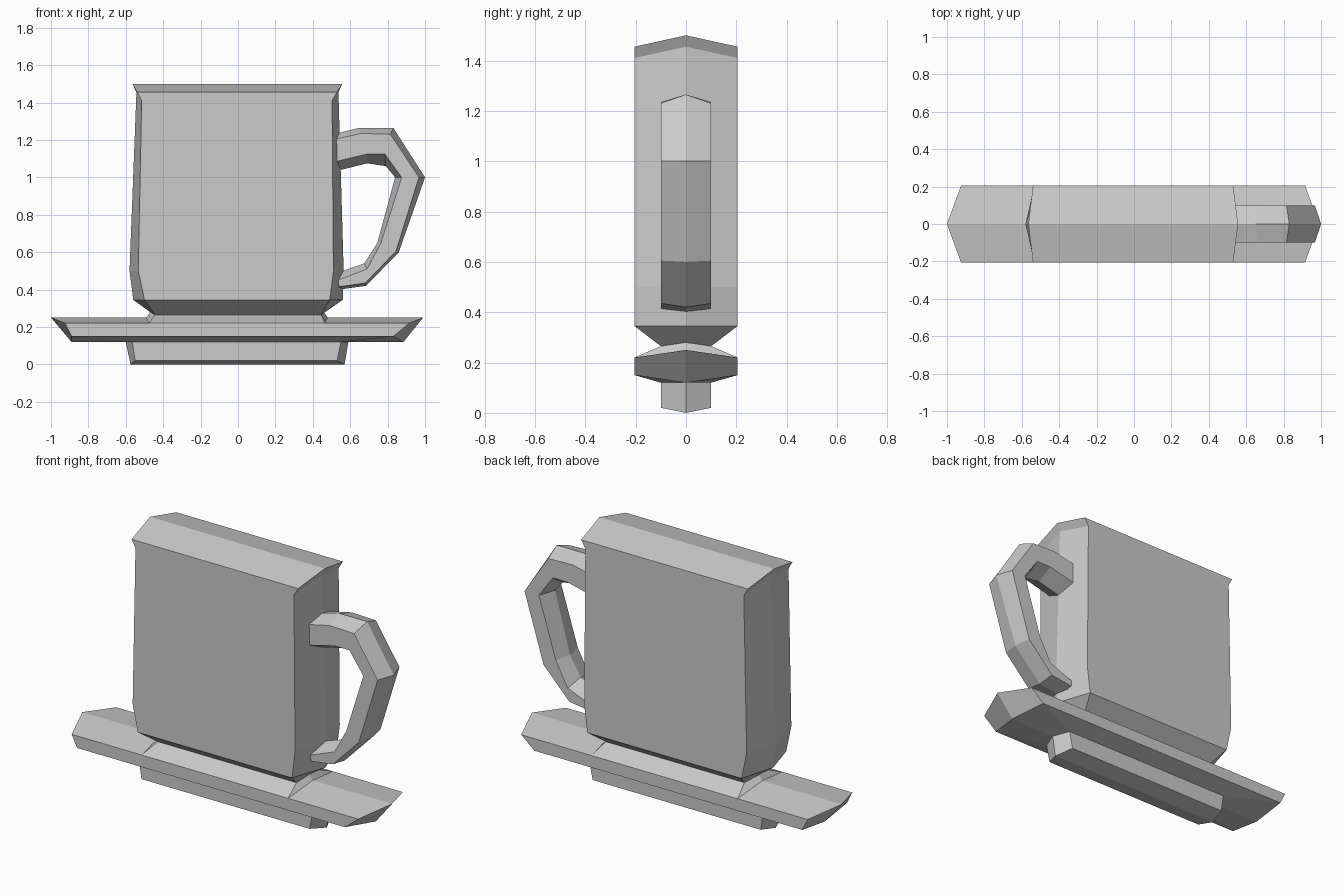
import bpy, bmesh

if "Cube" in bpy.data.objects:
    bpy.data.objects.remove(bpy.data.objects["Cube"])


def ridged_loft(name, sections, cap_first=False, cap_last=False):
    """Loft six-sided rings: two ridge points on y=0 and two face edges at y=+-d.
    Each section is (ridge_a, face_a, face_b, ridge_b, d) with (x, z) points."""
    bm = bmesh.new()
    rings = []
    for ra, fa, fb, rb, d in sections:
        pts = [(ra, 0), (fa, d), (fb, d), (rb, 0), (fb, -d), (fa, -d)]
        rings.append([bm.verts.new((p[0], y, p[1])) for p, y in pts])
    for a, b in zip(rings, rings[1:]):
        for i in range(6):
            j = (i + 1) % 6
            bm.faces.new((a[i], a[j], b[j], b[i]))
    for wanted, r in ((cap_first, rings[0]), (cap_last, rings[-1])):
        if wanted:
            bm.faces.new((r[0], r[1], r[2], r[3]))
            bm.faces.new((r[0], r[3], r[4], r[5]))
    bmesh.ops.dissolve_degenerate(bm, edges=bm.edges[:], dist=1e-5)
    bmesh.ops.recalc_face_normals(bm, faces=bm.faces[:])
    mesh = bpy.data.meshes.new(name)
    bm.to_mesh(mesh)
    bm.free()
    obj = bpy.data.objects.new(name, mesh)
    bpy.context.collection.objects.link(obj)
    return obj


def level(left, right, z, face_left, face_right, face_z, d):
    """Horizontal section for the stacked parts."""
    return ((right, z), (face_right, face_z), (face_left, face_z), (left, z), d)


# Sections shared where the stacked parts join
neck = level(-0.49, 0.48, 0.25, -0.475, 0.465, 0.22, 0.205)
foot_top = level(-0.60, 0.59, 0.12, -0.565, 0.55, 0.12, 0.10)

# Cup: flared rim, tall body, tapered underside, splayed join to the saucer
ridged_loft("cup", [
    level(-0.565, 0.557, 1.50, -0.54, 0.53, 1.455, 0.205),
    level(-0.543, 0.537, 1.455, -0.515, 0.503, 1.41, 0.205),
    level(-0.58, 0.565, 0.50, -0.533, 0.51, 0.50, 0.205),
    level(-0.56, 0.56, 0.345, -0.50, 0.49, 0.345, 0.205),
    level(-0.47, 0.46, 0.28, -0.445, 0.445, 0.265, 0.10),
    neck,
], cap_first=True)

# Saucer: top slopes out to the pointed rim, then back under to the foot
ridged_loft("saucer", [
    neck,
    level(-1.0, 0.99, 0.25, -0.925, 0.915, 0.22, 0.205),
    level(-0.89, 0.885, 0.12, -0.89, 0.83, 0.15, 0.205),
    foot_top,
])

# Foot under the saucer
ridged_loft("saucer_foot", [
    foot_top,
    level(-0.575, 0.57, 0.0, -0.55, 0.53, 0.02, 0.10),
], cap_last=True)

# Handle: outer ridge, outer face edge, inner face edge, inner ridge
handle = [
    ((0.53, 1.235), (0.525, 1.205), (0.525, 1.085), (0.55, 1.04)),
    ((0.65, 1.265), (0.66, 1.235), (0.69, 1.125), (0.69, 1.075)),
    ((0.83, 1.265), (0.815, 1.23), (0.785, 1.125), (0.79, 1.06)),
    ((1.0, 1.0), (0.967, 1.0), (0.875, 1.0), (0.84, 1.0)),
    ((0.86, 0.60), (0.845, 0.605), (0.765, 0.65), (0.745, 0.65)),
    ((0.685, 0.42), (0.68, 0.435), (0.69, 0.51), (0.675, 0.54)),
    ((0.54, 0.40), (0.54, 0.415), (0.535, 0.45), (0.56, 0.50)),
]
ridged_loft("handle", [s + (0.10,) for s in handle], True, True)
